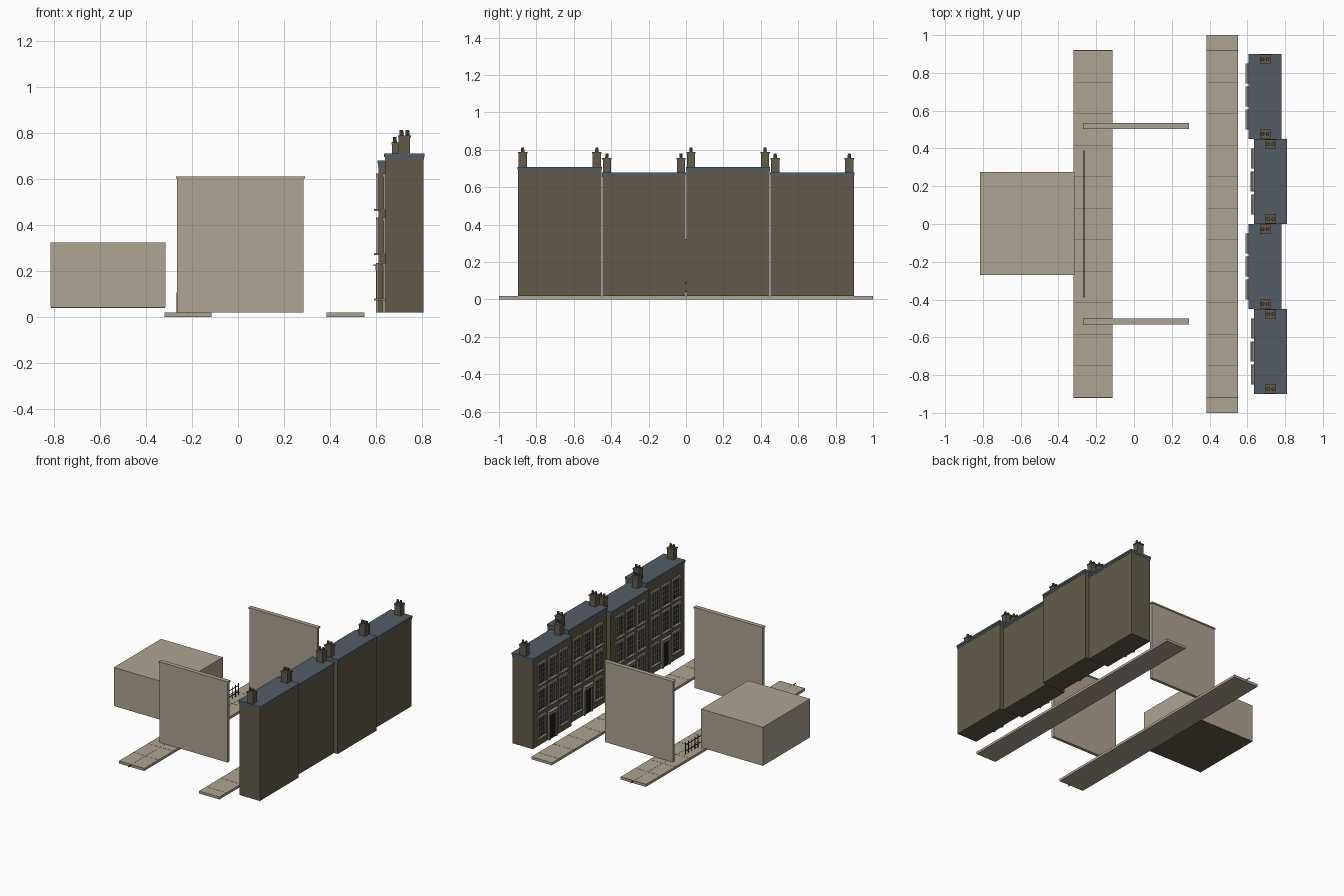
import bpy
import bmesh
from mathutils import Matrix, Vector

old = bpy.data.objects.get("Cube")
if old:
    bpy.data.objects.remove(old, do_unlink=True)


def material(name, rgb):
    m = bpy.data.materials.new(name)
    m.use_nodes = True
    m.diffuse_color = (*rgb, 1)
    m.node_tree.nodes["Principled BSDF"].inputs["Base Color"].default_value = (*rgb, 1)
    return m


STONE = material("pale_stone", (0.42, 0.37, 0.28))
BRICK = material("brown_brick", (0.125, 0.105, 0.067))
SLATE = material("blue_slate", (0.085, 0.11, 0.13))
GLASS = material("dark_glass", (0.03, 0.04, 0.05))
TRIM = material("window_stone", (0.33, 0.29, 0.21))
BLACK = material("black_iron", (0.012, 0.012, 0.014))
JOINT = material("dark_joint", (0.13, 0.115, 0.09))


class Part:
    """Collects boxes and tubes into one named object."""

    def __init__(self, name, mat):
        self.name, self.mat, self.bm = name, mat, bmesh.new()

    def box(self, x, y, z):
        size = [b - a for a, b in (x, y, z)]
        mid = Vector([(a + b) / 2 for a, b in (x, y, z)])
        bmesh.ops.create_cube(self.bm, size=1,
                              matrix=Matrix.Translation(mid) @ Matrix.Diagonal((*size, 1)))
        return self

    def tube(self, x, y, z, radius):
        bmesh.ops.create_cone(self.bm, cap_ends=True, segments=8,
                              radius1=radius, radius2=radius * 0.85, depth=z[1] - z[0],
                              matrix=Matrix.Translation((x, y, sum(z) / 2)))
        return self

    def done(self):
        mesh = bpy.data.meshes.new(self.name)
        self.bm.to_mesh(mesh)
        self.bm.free()
        mesh.materials.append(self.mat)
        ob = bpy.data.objects.new(self.name, mesh)
        bpy.context.collection.objects.link(ob)
        return ob


def around(c, half):
    return (c - half, c + half)


GROUND = 0.018

# Two pavements with slab joints
for side, x, half in (("left", (0.385, 0.55), 1.0), ("right", (-0.32, -0.115), 0.92)):
    Part(side + "_pavement", STONE).box(x, (-half, half), (0, GROUND)).done()
    joints = Part(side + "_pavement_joints", JOINT)
    for i in range(12):
        y = (i - 5.5) * 0.167
        joints.box(x, around(y, 0.0015), (GROUND - 0.001, GROUND + 0.0006))
    joints.done()
Part("long_joint", JOINT).box(around(-0.22, 0.001), (-0.955, 0.955),
                              (0.012, GROUND + 0.0006)).done()

# Two free-standing walls with coping
for end, y in (("front", -0.515), ("back", 0.52)):
    Part(end + "_wall", STONE).box((-0.265, 0.285), around(y, 0.011), (GROUND, 0.6)).done()
    Part(end + "_coping", STONE).box((-0.27, 0.29), around(y, 0.016), (0.6, 0.61)).done()

# Low block with a dark underside
Part("low_block", STONE).box((-0.815, -0.315), (-0.27, 0.275), (0.043, 0.322)).done()
Part("block_underside", BRICK).box((-0.813, -0.317), (-0.268, 0.273), (0.039, 0.043)).done()

# Iron railing
rail = Part("railing", BLACK)
for z in (0.042, 0.088):
    rail.box(around(-0.265, 0.002), (-0.39, 0.39), around(z, 0.002))
for i in range(22):
    y = -0.385 + i * 0.77 / 21
    rail.box(around(-0.265, 0.002), around(y, 0.002), (GROUND, 0.105))
rail.done()


def window(parts, f, y, z0, z1):
    trim, glass, bars = parts
    glass.box((f - 0.003, f), around(y, 0.036), (z0, z1))
    trim.box((f - 0.02, f), around(y, 0.053), (z0 - 0.009, z0))
    trim.box((f - 0.012, f), around(y, 0.05), (z1, z1 + 0.014))
    for s in (-1, 1):
        trim.box((f - 0.009, f), around(y + s * 0.039, 0.006), (z0, z1))
        bars.box((f - 0.005, f), around(y + s * 0.012, 0.0015), (z0, z1))
    for k in (0.25, 0.5, 0.75):
        t = 0.0025 if k == 0.5 else 0.0013
        bars.box((f - 0.006, f), around(y, 0.034), around(z0 + k * (z1 - z0), t))


def house(n, yc, f, top):
    name = "house_%d_" % n
    back = f + 0.165
    Part(name + "body", BRICK).box((f, back), around(yc, 0.2225), (GROUND, top)).done()
    # Flat slate roof with a stepped edge
    Part(name + "roof", SLATE).box((f - 0.002, back + 0.002), around(yc, 0.2235), (top, top + 0.012)) \
        .box((f - 0.006, back + 0.005), around(yc, 0.225), (top + 0.012, top + 0.026)).done()
    # Chimney stacks with pots
    stacks = Part(name + "chimneys", BRICK)
    cx, z = f + 0.083, top + 0.026
    for s in (-1, 1):
        y = yc + s * 0.198
        stacks.box(around(cx, 0.025), around(y, 0.022), (z, z + 0.07))
        stacks.box(around(cx, 0.028), around(y, 0.025), (z + 0.07, z + 0.078))
        for p in (-1, 1):
            stacks.tube(cx + p * 0.013, y, (z + 0.078, z + 0.102), 0.009)
    stacks.done()
    # Three storeys of windows, with the door in the middle of the lowest
    parts = (Part(name + "window_surrounds", TRIM), Part(name + "panes", GLASS),
             Part(name + "glazing_bars", TRIM))
    for row, z0 in enumerate((0.08, 0.278, 0.468)):
        for col in (-1, 0, 1):
            if row or col:
                window(parts, f, yc + col * 0.123, z0, z0 + 0.14)
    for p in parts:
        p.done()
    Part(name + "door", BLACK).box((f - 0.004, f), around(yc, 0.034), (GROUND, 0.2)).done()
    frame = Part(name + "door_surround", TRIM)
    for s in (-1, 1):
        frame.box((f - 0.012, f), around(yc + s * 0.041, 0.007), (GROUND, 0.2))
    frame.box((f - 0.014, f), around(yc, 0.05), (0.2, 0.22))
    frame.box((f - 0.022, f), around(yc, 0.053), (0.22, 0.228))
    frame.done()


# Terrace of four, alternately set back and taller
for n in range(4):
    tall = n % 2 == 0
    house(n + 1, -0.675 + n * 0.45, 0.64 if tall else 0.611, 0.683 if tall else 0.653)
